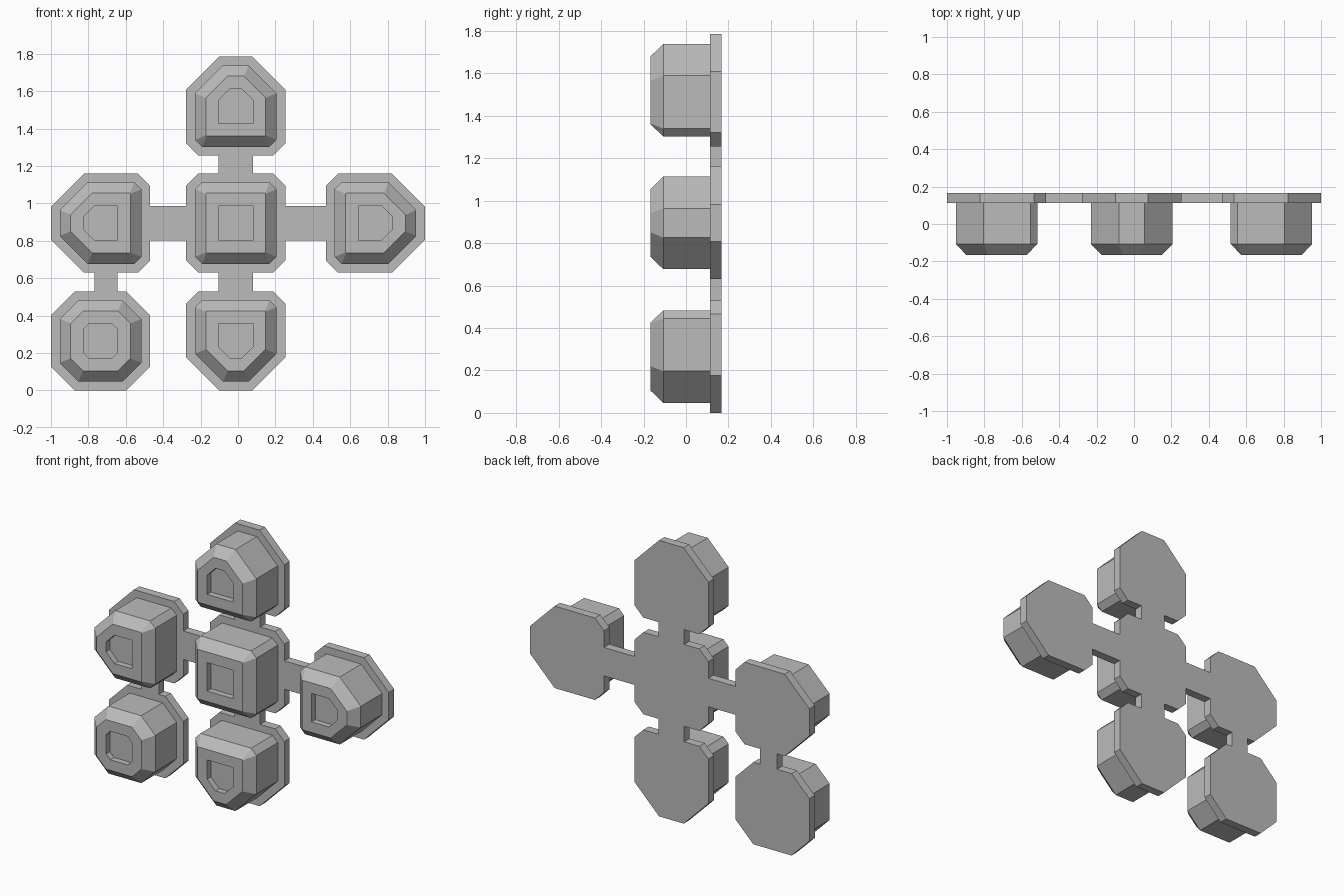
import bpy
import bmesh

if "Cube" in bpy.data.objects:
    bpy.data.objects.remove(bpy.data.objects["Cube"], do_unlink=True)

grey = bpy.data.materials.new("grey")
grey.use_nodes = True
grey.diffuse_color = (0.5, 0.5, 0.5, 1)
grey.node_tree.nodes["Principled BSDF"].inputs["Base Color"].default_value = (0.5, 0.5, 0.5, 1)

BACK, PLATE_FRONT, BLOCK_EDGE, FRONT = 0.167, 0.112, -0.107, -0.167
RECESS = -0.128
HALF = 0.265
SMALL, MEDIUM, LARGE = 0.065, 0.128, 0.177


def outline(half, cuts):
    """Square with cut corners; corners run +x+z, -x+z, -x-z, +x-z."""
    points = []
    for i, (sx, sz) in enumerate(((1, 1), (-1, 1), (-1, -1), (1, -1))):
        pair = [(sx * half, sz * (half - cuts[i])), (sx * (half - cuts[i]), sz * half)]
        points += pair if i % 2 == 0 else pair[::-1]
    return points


def inset(cuts, amount):
    """Corner cuts after moving every side inward by the same amount."""
    return [max(0, c - 0.586 * amount) for c in cuts]


def loft(name, centre, layers):
    """Join outlines at successive depths and cap both ends."""
    bm = bmesh.new()
    rings = [[bm.verts.new((centre[0] + x, y, centre[1] + z)) for x, z in pts]
             for y, pts in layers]
    for a, b in zip(rings, rings[1:]):
        n = len(a)
        for i in range(n):
            j = (i + 1) % n
            bm.faces.new((a[i], a[j], b[j], b[i]))
    bm.faces.new(rings[0])
    bm.faces.new(rings[-1])
    bmesh.ops.remove_doubles(bm, verts=bm.verts[:], dist=0.0005)
    bmesh.ops.recalc_face_normals(bm, faces=bm.faces[:])
    mesh = bpy.data.meshes.new(name)
    bm.to_mesh(mesh)
    bm.free()
    mesh.materials.append(grey)
    bpy.context.collection.objects.link(bpy.data.objects.new(name, mesh))


def room(name, centre, cuts):
    # Base plate, then the bevelled block with its recessed front
    side, face = 0.047, 0.105
    recess_cuts = [{SMALL: 0.0, MEDIUM: 0.03, LARGE: 0.06}[c] for c in cuts]
    base = outline(HALF, cuts)
    wall = outline(HALF - side, inset(cuts, side))
    front = outline(HALF - face, inset(cuts, face))
    hollow = outline(0.092, recess_cuts)
    loft(name, centre, [(BACK, base), (PLATE_FRONT, base), (PLATE_FRONT, wall),
                        (BLOCK_EDGE, wall), (FRONT, front), (FRONT, hollow),
                        (RECESS, hollow)])


def corridor(name, x0, x1, z0, z1):
    pts = [(x0, z0), (x1, z0), (x1, z1), (x0, z1)]
    loft(name, (0, 0), [(BACK, pts), (PLATE_FRONT, pts)])


MID_X, SIDE_X = -0.012, 0.735
LOW, MID, TOP = 0.265, 0.895, 1.52

# Rooms: the large cuts point away from the middle
S, M, L = SMALL, MEDIUM, LARGE
room("middle_room", (MID_X, MID), (S, S, S, S))
room("top_room", (MID_X, TOP), (L, L, S, S))
room("bottom_room", (MID_X, LOW), (S, S, L, L))
room("left_room", (SIDE_X, MID), (L, S, S, L))
room("right_room", (-SIDE_X, MID), (S, L, L, S))
room("lower_right_room", (-SIDE_X, LOW), (M, M, M, M))

# Corridors between the rooms
W = 0.092
corridor("left_corridor", MID_X + HALF, SIDE_X - HALF, MID - W, MID + W)
corridor("right_corridor", HALF - SIDE_X, MID_X - HALF, MID - W, MID + W)
corridor("top_corridor", MID_X - W, MID_X + W, MID + HALF, TOP - HALF)
corridor("bottom_corridor", MID_X - W, MID_X + W, LOW + HALF, MID - HALF)
corridor("lower_right_corridor", -0.768, -0.645, LOW + HALF, MID - HALF)
